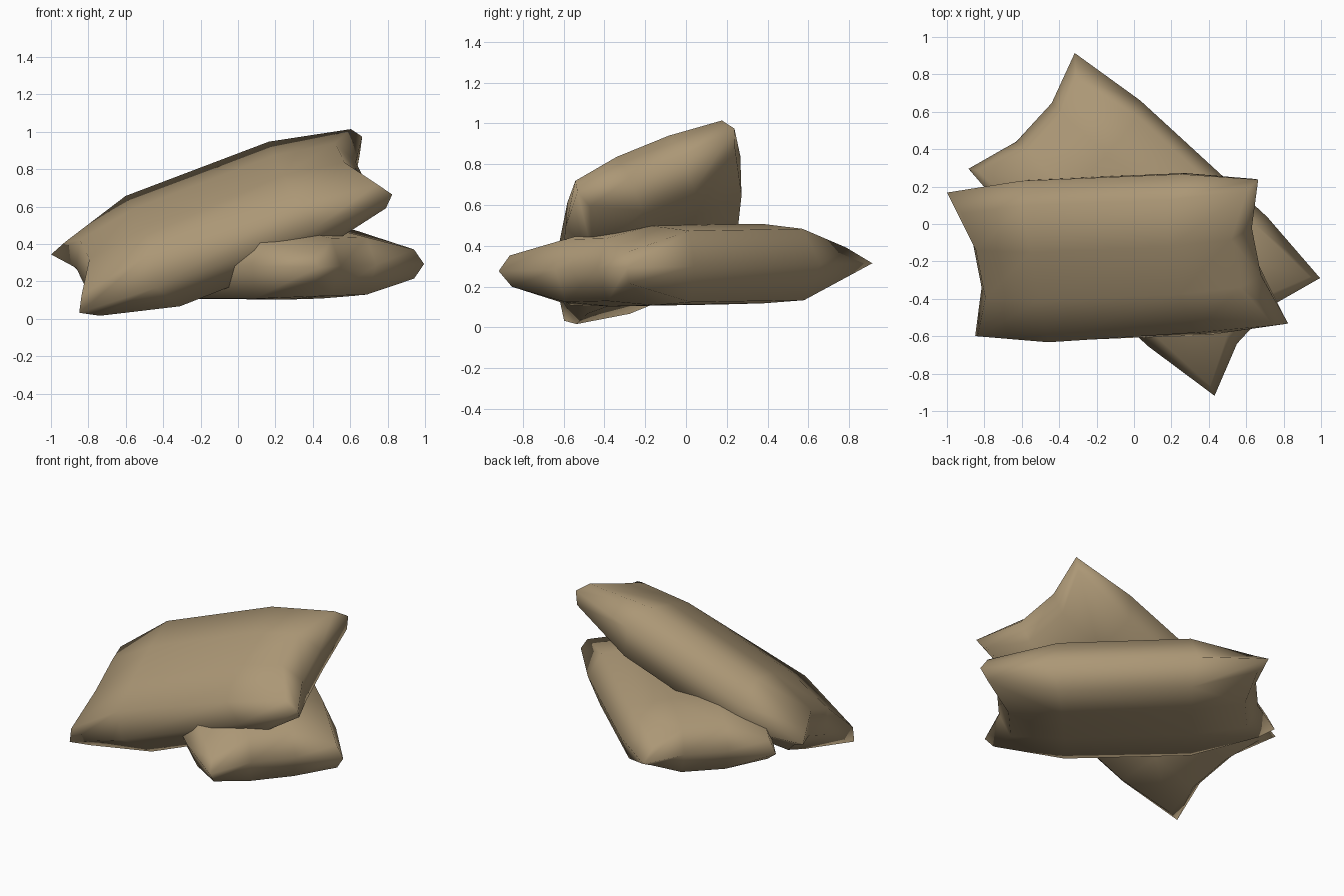
import bpy, bmesh
from mathutils import Vector, Matrix

if "Cube" in bpy.data.objects:
    bpy.data.objects.remove(bpy.data.objects["Cube"])

# Quarter-symmetric stations: (length, width, half height)
OUTER = {  # upper and lower skin
    'corner': (0.845, 0.39, 0.078),
    'end': (0.73, 0.14, 0.147),
    'side': (0.41, 0.40, 0.175),
    'inner': (0.40, 0.14, 0.205),
}
SEAM = {  # widest ring at mid height
    'corner': (0.89, 0.42, 0),
    'end': (0.80, 0.14, 0),
    'side': (0.46, 0.47, 0),
}
# Hand-shaped irregularities, keyed by (length index, width index, layer)
DENTS = {
    (0, 3, 1): (0.80, 0.33, 0.08), (0, 3, -1): (0.82, 0.35, 0.045),  # sharp corner
    (0, 0, -1): (0.79, 0.39, 0.073), (3, 0, 1): (0.845, 0.40, 0.075),
    (3, 0, 0): (0.90, 0.425, 0),
    (2, 0, 1): (0.41, 0.40, 0.13), (1, 0, -1): (0.37, 0.40, 0.183),
    (3, 2, -1): (0.73, 0.14, 0.16), (3, 1, -1): (0.73, 0.14, 0.16),
}


def station(i, j):
    end, side = i in (0, 3), j in (0, 3)
    return 'corner' if end and side else 'end' if end else 'side' if side else 'inner'


def sack(name, centre, along, across):
    """Stuffed sack with pinched corners, placed by its length and width directions."""
    bm = bmesh.new()
    v = {}
    for k in (-1, 0, 1):
        for i in range(4):
            for j in range(4):
                kind = station(i, j)
                if k == 0 and kind == 'inner':
                    continue
                x, y, h = DENTS.get((i, j, k)) or (OUTER if k else SEAM)[kind]
                if k < 0 and kind == 'inner':
                    h = 0.185  # underside is flatter
                v[i, j, k] = bm.verts.new((x if i > 1 else -x, y if j > 1 else -y, h * k))
    # top and bottom skins
    for k in (-1, 1):
        for i in range(3):
            for j in range(3):
                bm.faces.new([v[a, b, k] for a, b in
                              ((i, j), (i + 1, j), (i + 1, j + 1), (i, j + 1))])
    # side walls around the perimeter
    ring = ([(i, 0) for i in range(3)] + [(3, j) for j in range(3)]
            + [(i, 3) for i in range(3, 0, -1)] + [(0, j) for j in range(3, 0, -1)])
    for a, b in zip(ring, ring[1:] + ring[:1]):
        for k in (-1, 0):
            bm.faces.new((v[(*a, k)], v[(*b, k)], v[(*b, k + 1)], v[(*a, k + 1)]))
    bmesh.ops.recalc_face_normals(bm, faces=bm.faces)
    for f in bm.faces:
        f.smooth = True
    mesh = bpy.data.meshes.new(name)
    bm.to_mesh(mesh)
    bm.free()
    # orientation
    u = Vector(along).normalized()
    n = u.cross(Vector(across)).normalized()
    w = n.cross(u)
    rot = Matrix((u, w, n)).transposed().to_4x4()
    obj = bpy.data.objects.new(name, mesh)
    obj.matrix_world = Matrix.Translation(centre) @ rot
    bpy.context.collection.objects.link(obj)
    mesh.materials.append(cloth)
    return obj


cloth = bpy.data.materials.new("sackcloth")
cloth.diffuse_color = (0.41, 0.31, 0.18, 1)
cloth.use_nodes = True
cloth.node_tree.nodes["Principled BSDF"].inputs["Base Color"].default_value = cloth.diffuse_color

# flat sack below, tilted sack leaning on it
sack("lower_sack", (0.055, 0.003, 0.295), (0.737, -0.676, -0.012), (0.676, 0.737, 0.02))
sack("upper_sack", (-0.0925, -0.18, 0.503), (0.934, 0.039, 0.354), (-0.189, 0.911, 0.367))
